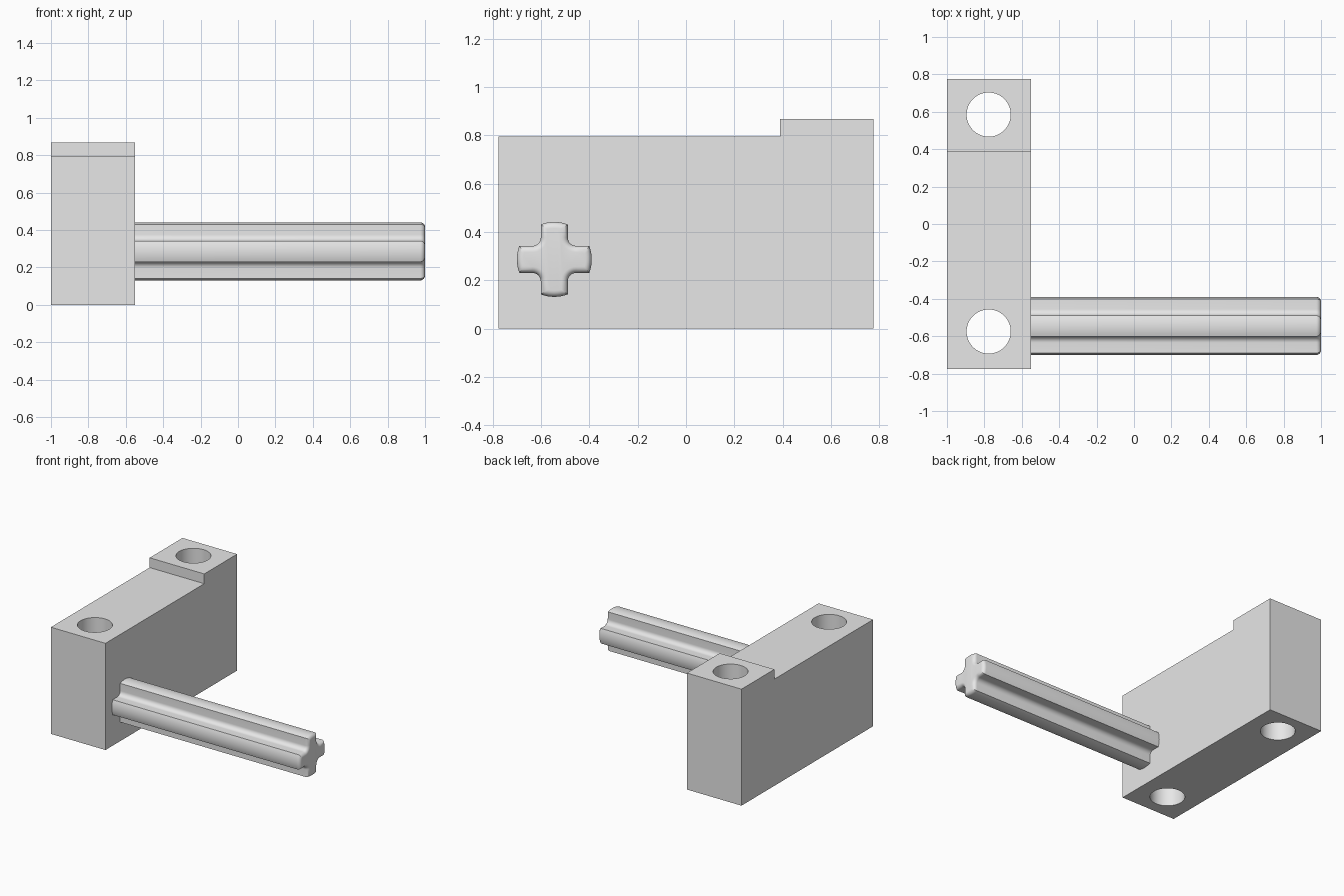
import bpy
import bmesh
from math import asin, cos, sin, pi, radians, sqrt
from mathutils import Vector

old = bpy.data.objects.get("Cube")
if old:
    bpy.data.objects.remove(old, do_unlink=True)

# One plain grey for everything
grey = bpy.data.materials.new("light_grey")
grey.use_nodes = True
grey.diffuse_color = (0.8, 0.8, 0.8, 1)
grey.node_tree.nodes["Principled BSDF"].inputs["Base Color"].default_value = (0.8, 0.8, 0.8, 1)


def make_object(name, bm):
    bmesh.ops.recalc_face_normals(bm, faces=bm.faces[:])
    mesh = bpy.data.meshes.new(name)
    bm.to_mesh(mesh)
    bm.free()
    mesh.materials.append(grey)
    obj = bpy.data.objects.new(name, mesh)
    bpy.context.collection.objects.link(obj)
    return obj


def select_only(obj):
    bpy.ops.object.select_all(action='DESELECT')
    obj.select_set(True)
    bpy.context.view_layer.objects.active = obj


def smooth(obj):
    select_only(obj)
    bpy.ops.object.shade_smooth_by_angle(angle=radians(32))


# Stepped block: side profile extruded across x
bm = bmesh.new()
side = [(-0.775, 0), (0.775, 0), (0.775, 0.868), (0.388, 0.868), (0.388, 0.795), (-0.775, 0.795)]
face = bm.faces.new([bm.verts.new((-1, y, z)) for y, z in side])
extruded = bmesh.ops.extrude_face_region(bm, geom=[face])
bmesh.ops.translate(bm, vec=(0.45, 0, 0),
                    verts=[v for v in extruded["geom"] if isinstance(v, bmesh.types.BMVert)])
block = make_object("stepped_block", bm)

# Two vertical bores through the block
for y in (-0.575, 0.585):
    bpy.ops.mesh.primitive_cylinder_add(vertices=64, radius=0.118, depth=2, location=(-0.777, y, 0.4))
    cutter = bpy.context.object
    cutter.name = "bore_cutter"
    cutter.hide_render = True
    cutter.data.materials.append(grey)
    bore = block.modifiers.new("bore", 'BOOLEAN')
    bore.operation = 'DIFFERENCE'
    bore.solver = 'EXACT'
    bore.object = cutter
    select_only(block)
    bpy.ops.object.modifier_apply(modifier=bore.name)
    bpy.data.objects.remove(cutter, do_unlink=True)
smooth(block)


def cross_profile(inset):
    """Cross outline with rounded arm tips and filleted inner corners."""
    radius, half, fillet = 0.155 - inset, 0.056 - inset, 0.034 + inset
    corner = half + fillet
    spread = asin(half / radius)
    arm = []
    for i in range(9):                       # rounded tip
        a = -spread + 2 * spread * i / 8
        arm.append((radius * cos(a), radius * sin(a)))
    for i in range(9):                       # inner corner
        a = -pi / 2 - pi / 2 * i / 8
        arm.append((corner + fillet * cos(a), corner + fillet * sin(a)))
    points = []
    for turn in range(4):
        c, s = round(cos(turn * pi / 2)), round(sin(turn * pi / 2))
        points += [(c * y - s * z, s * y + c * z) for y, z in arm]
    return points


# Cross axle: rings lofted along x, with a rounded free end
bm = bmesh.new()
centre = Vector((0, -0.545, 0.286))
edge = 0.026
stations = [(-0.55, 0)]
for i in range(7):
    a = pi / 2 * i / 6
    stations.append((1 - edge + edge * sin(a), edge * (1 - cos(a))))
rings = [[bm.verts.new(centre + Vector((x, y, z))) for y, z in cross_profile(inset)]
         for x, inset in stations]
for near, far in zip(rings, rings[1:]):
    for i in range(len(near)):
        j = (i + 1) % len(near)
        bm.faces.new((near[i], near[j], far[j], far[i]))
bm.faces.new(rings[0])
bm.faces.new(rings[-1])
smooth(make_object("cross_axle", bm))
